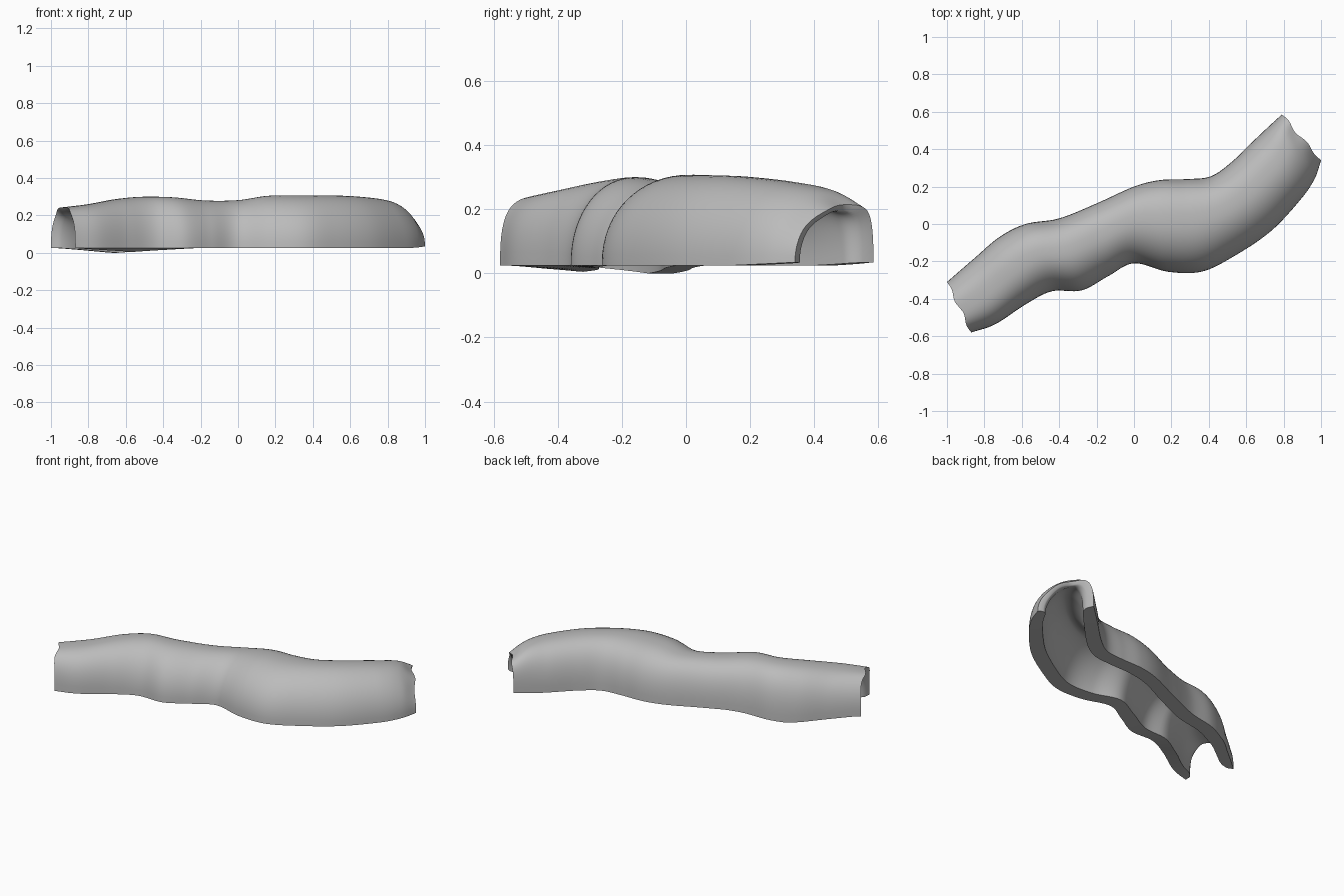
import bpy
import bmesh
from math import sin, cos, pi, sqrt
from mathutils import Vector

cube = bpy.data.objects.get("Cube")
if cube:
    bpy.data.objects.remove(cube, do_unlink=True)

# Stations along the tunnel: back foot x, y, front foot x, y, crown height
STATIONS = [
    (-1.0, -.31, -.87, -.58, .248),
    (-.85, -.18, -.74, -.535, .266),
    (-.72, -.07, -.58, -.43, .292),
    (-.58, 0, -.44, -.36, .305),
    (-.4, .03, -.28, -.355, .302),
    (-.2, .11, -.14, -.28, .285),
    (0, .2, 0, -.21, .287),
    (.14, .235, .18, -.255, .31),
    (.28, .24, .36, -.255, .313),
    (.41, .255, .53, -.175, .312),
    (.52, .33, .73, -.04, .308),
    (.65, .455, .89, .13, .292),
    (.735, .535, .965, .24, .268),
    (.79, .585, 1.0, .34, .22),
]
STEPS = 8       # rings between stations
SEGMENTS = 32   # points across the arch
LIP = .06       # share of the length over which the rims thin out


def smooth_path(rows, steps):
    """Catmull-Rom interpolation through rows of numbers."""
    rows = [Vector(r) for r in rows]
    padded = [2 * rows[0] - rows[1]] + rows + [2 * rows[-1] - rows[-2]]
    result = []
    for a, b, c, d in zip(padded, padded[1:], padded[2:], padded[3:]):
        for k in range(steps):
            t = k / steps
            result.append(b + (c - a) * t / 2
                          + (a - 2.5 * b + 2 * c - d / 2) * t ** 2
                          + (1.5 * (b - c) + (d - a) / 2) * t ** 3)
    return result + [rows[-1]]


def arch_point(row, along, angle, wall):
    """Point on the arch from back foot to front foot, sunk in by wall (0 to 1)."""
    back = Vector((row[0], row[1], 0))
    front = Vector((row[2], row[3], 0))
    across = front - back
    side = -cos(angle)
    far_end = max(0, (along - .85) / .15)
    # Walls thicken and the hollow narrows away from the ends
    middle = min(1, min(along, 1 - along) / .25)
    # Boxy at the left end, rounder further along the front
    bulge = 2.5 if side < 0 else 2.2 + .7 * max(0, 1 - along * 4)
    bulge -= .6 * wall * middle
    lateral = abs(side) ** (2 / bulge) * (1 if side > 0 else -1)
    rise = max(sin(angle), 0) ** (2 / bulge)
    # The crown leans towards the back, most at the far end
    lean = .1 * min(1, along * 3) + .25 * far_end
    lateral -= lean * (1 - lateral ** 2)
    half = across.length / 2 - wall * (.065 + .025 * middle)
    point = (back + front) / 2 + across.normalized() * lateral * half
    # Feet follow gently uneven ground, sagging on their inner side
    dip = .025 * max(0, 1 - abs(along - .18) / .16)
    foot = .03 + .01 * far_end - dip * (1 if side < 0 else wall * .8)
    crown = row[4] - wall * (.045 + .025 * middle)
    point.z = foot + (crown - foot) * rise
    # Slightly wavy end rims
    edge = max(0, 1 - min(along, 1 - along) / LIP)
    forward = Vector((-across.y, across.x, 0)).normalized()
    point += forward * (edge * .008 * sin(lateral * pi * 2) * rise)
    return point


def make_material(name, color):
    mat = bpy.data.materials.new(name)
    mat.use_nodes = True
    mat.diffuse_color = color
    mat.node_tree.nodes["Principled BSDF"].inputs["Base Color"].default_value = color
    return mat


# Winding arched shell: outer skin and inner skin meeting at rounded end rims
bm = bmesh.new()
rows = smooth_path(STATIONS, STEPS)
outer, inner = [], []
for i, row in enumerate(rows):
    along = i / (len(rows) - 1)
    depth = min(1, min(along, 1 - along) / LIP)
    wall = sqrt(max(0, 1 - (1 - depth) ** 2))
    for skin, amount in ((outer, 0), (inner, wall)):
        skin.append([bm.verts.new(arch_point(row, along, pi * j / SEGMENTS, amount))
                     for j in range(SEGMENTS + 1)])
for i in range(len(rows) - 1):
    a, b, c, d = outer[i], outer[i + 1], inner[i], inner[i + 1]
    for j in range(SEGMENTS):
        bm.faces.new((a[j], a[j + 1], b[j + 1], b[j]))
        bm.faces.new((c[j], d[j], d[j + 1], c[j + 1]))
    # Undersides of the two feet
    bm.faces.new((a[0], b[0], d[0], c[0]))
    bm.faces.new((a[-1], c[-1], d[-1], b[-1]))
bmesh.ops.remove_doubles(bm, verts=bm.verts, dist=.0001)
lowest = min(v.co.z for v in bm.verts)
bmesh.ops.translate(bm, verts=bm.verts, vec=(0, 0, -lowest))
mesh = bpy.data.meshes.new("tunnel_shell")
bm.to_mesh(mesh)
bm.free()
shell = bpy.data.objects.new("tunnel_shell", mesh)
bpy.context.collection.objects.link(shell)
mesh.materials.append(make_material("stone_grey", (.5, .5, .5, 1)))

bpy.ops.object.select_all(action='DESELECT')
shell.select_set(True)
bpy.context.view_layer.objects.active = shell
bpy.ops.object.shade_smooth_by_angle(angle=pi / 3)
